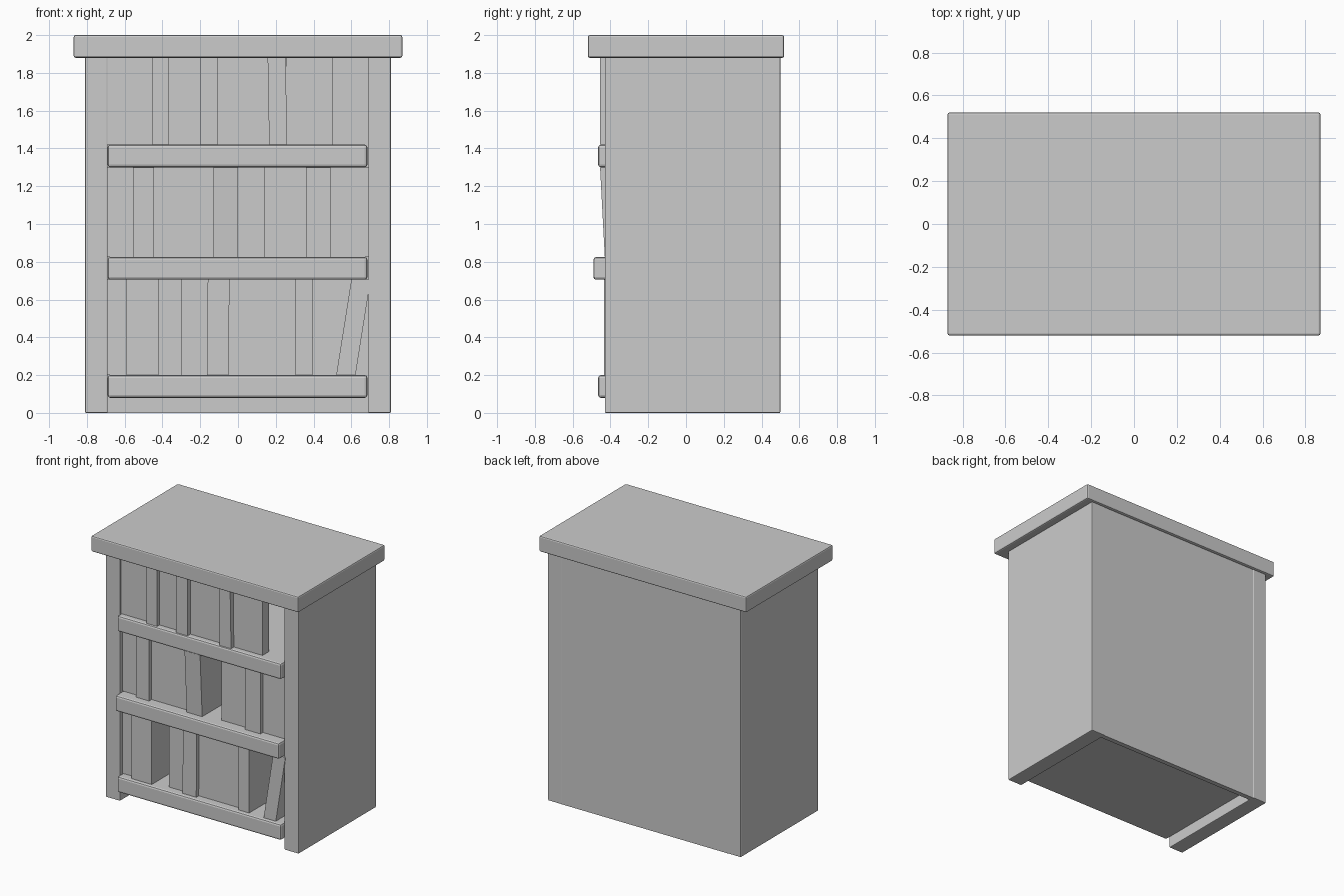
import bpy, bmesh


def block(name, x, y, z, bevel=0.0, lean=0.0, tip=0.0):
    """Box from ranges; lean shifts the top in x, tip shifts the top in y."""
    bm = bmesh.new()
    bmesh.ops.create_cube(bm, size=1)
    for v in bm.verts:
        top = v.co.z > 0
        v.co = [r[0] + (c + 0.5) * (r[1] - r[0]) for c, r in zip(v.co, (x, y, z))]
        if top:
            v.co.x += lean
            v.co.y += tip
    if bevel:
        bmesh.ops.bevel(bm, geom=bm.edges[:], offset=bevel, segments=2,
                        profile=0.5, affect='EDGES')
    me = bpy.data.meshes.new(name)
    bm.to_mesh(me)
    bm.free()
    ob = bpy.data.objects.new(name, me)
    bpy.context.collection.objects.link(ob)
    return ob


# Carcass: overhanging top, two sides, thin back
block("top_board", (-0.87, 0.87), (-0.52, 0.52), (1.88, 2.0), 0.01)
for side, s in (("left", -1), ("right", 1)):
    block(side + "_side", sorted((s * 0.69, s * 0.81)), (-0.43, 0.5), (0, 1.885), 0.006)
block("back_panel", (-0.70, 0.70), (0.46, 0.497), (0.0, 1.885))

# Shelves, the middle one standing further forward
for name, front, z0, z1 in (("bottom_shelf", -0.465, 0.08, 0.20),
                            ("middle_shelf", -0.49, 0.705, 0.825),
                            ("upper_shelf", -0.465, 1.30, 1.42)):
    block(name, (-0.69, 0.685), (front, 0.465), (z0, z1), 0.014)

# Book rows: (x start, x end, front y, lean, tip)
rows = {
    "lower": (0.20, 0.705, 0.40, [
        (-0.69, -0.59, -0.40, 0, 0), (-0.59, -0.42, -0.435, 0, 0),
        (-0.30, -0.16, -0.40, 0, 0), (-0.165, -0.05, -0.43, 0.005, 0),
        (-0.05, 0.305, -0.40, 0, 0), (0.305, 0.395, -0.43, 0, 0),
        (0.52, 0.622, -0.435, 0.08, 0)]),
    "middle": (0.825, 1.30, 0.40, [
        (-0.69, -0.555, -0.40, 0, 0), (-0.555, -0.445, -0.43, 0, 0),
        (-0.445, -0.13, -0.40, 0, 0), (-0.13, 0.0, -0.43, 0, -0.025),
        (0.14, 0.36, -0.40, 0, 0), (0.36, 0.49, -0.43, 0, 0),
        (0.49, 0.69, -0.40, 0, 0)]),
    "upper": (1.42, 1.88, -0.34, [
        (-0.69, -0.455, -0.42, 0, 0), (-0.455, -0.365, -0.45, 0, 0),
        (-0.365, -0.20, -0.42, 0, 0), (-0.20, -0.105, -0.455, 0, 0),
        (-0.105, 0.165, -0.42, -0.005, 0), (0.165, 0.26, -0.455, -0.008, 0),
        (0.255, 0.50, -0.42, 0, 0)]),
}
for row, (z0, z1, rear, books) in rows.items():
    for i, (x0, x1, front, lean, tip) in enumerate(books, 1):
        block(f"{row}_book_{i}", (x0, x1), (front, rear), (z0, z1), 0, lean, tip)
